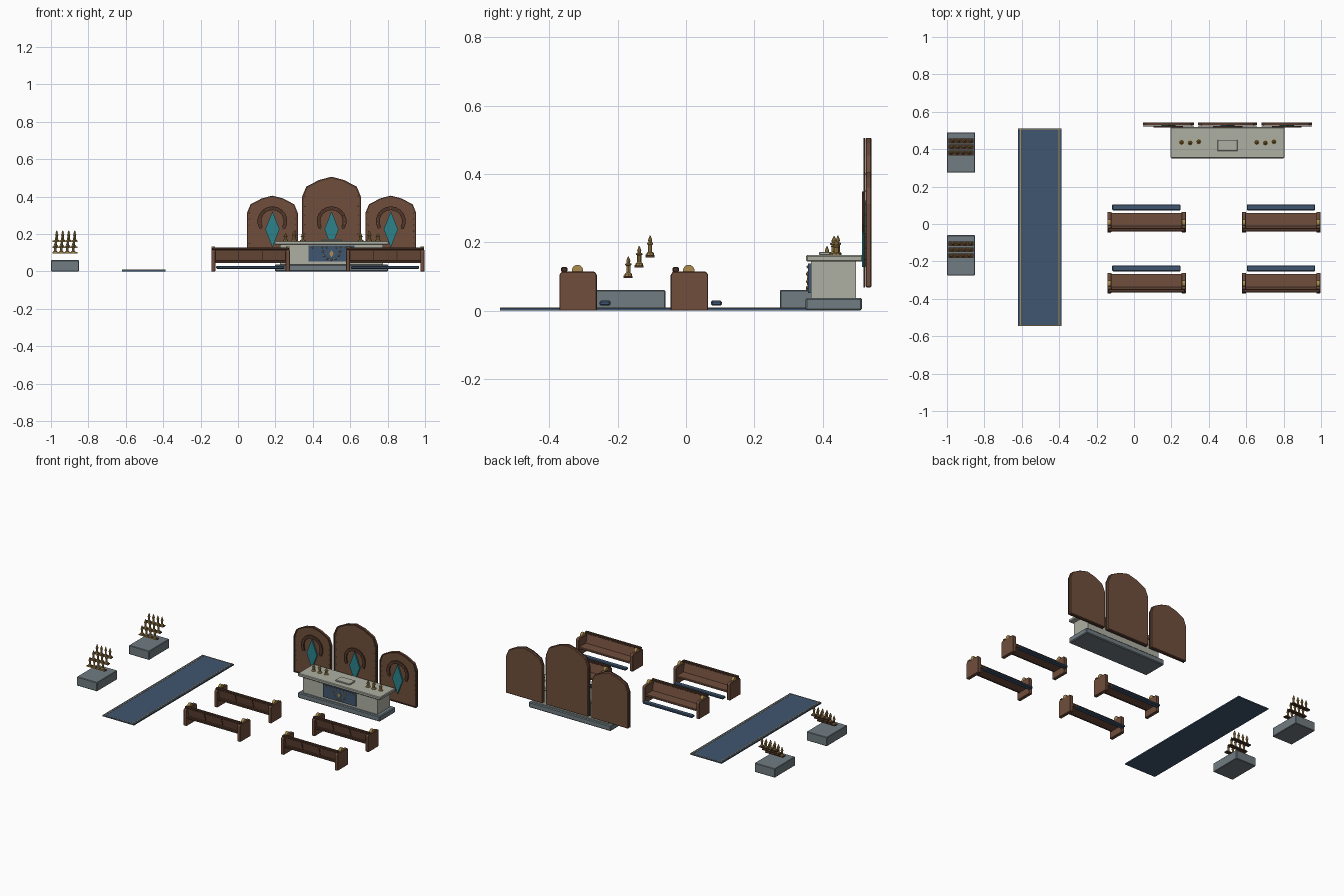
import bpy, bmesh
from math import sin, cos, pi, radians
from mathutils import Matrix, Vector

old = bpy.data.objects.get("Cube")
if old:
    bpy.data.objects.remove(old, do_unlink=True)


def material(name, rgb):
    lin = [((c / 255 + 0.055) / 1.055) ** 2.4 for c in rgb]
    m = bpy.data.materials.new(name)
    m.use_nodes = True
    m.diffuse_color = (*lin, 1)
    m.node_tree.nodes["Principled BSDF"].inputs["Base Color"].default_value = (*lin, 1)
    return m


WOOD = material("brown_wood", (112, 78, 60))
DARK = material("dark_wood", (78, 52, 40))
GOLD = material("aged_gold", (172, 140, 80))
STONE = material("grey_stone", (112, 124, 130))
PALE = material("pale_stone", (174, 176, 164))
CLOTH = material("blue_cloth", (64, 86, 112))
TEAL = material("teal_glass", (44, 130, 138))


def finish(name, bm, mat, bevel=0):
    bmesh.ops.recalc_face_normals(bm, faces=bm.faces)
    me = bpy.data.meshes.new(name)
    bm.to_mesh(me)
    bm.free()
    me.materials.append(mat)
    ob = bpy.data.objects.new(name, me)
    bpy.context.collection.objects.link(ob)
    if bevel:
        mod = ob.modifiers.new("soft_edges", "BEVEL")
        mod.width, mod.segments = bevel, 1
    return ob


def box(name, x, y, z, mat, bevel=0):
    """Box from (low, high) ranges on each axis."""
    bm = bmesh.new()
    bmesh.ops.create_cube(bm, size=1)
    for v in bm.verts:
        v.co = [r[0] + (c + 0.5) * (r[1] - r[0]) for c, r in zip(v.co, (x, y, z))]
    return finish(name, bm, mat, bevel)


def prism(name, pts, axis, lo, hi, mat, bevel=0):
    """Outline extruded along x (points are y, z) or y (points are x, z)."""
    bm = bmesh.new()
    place = (lambda a, b: (lo, a, b)) if axis == "x" else (lambda a, b: (a, lo, b))
    face = bm.faces.new([bm.verts.new(place(*p)) for p in pts])
    out = bmesh.ops.extrude_face_region(bm, geom=[face])
    move = Vector((hi - lo, 0, 0) if axis == "x" else (0, hi - lo, 0))
    bmesh.ops.translate(bm, verts=[v for v in out["geom"] if isinstance(v, bmesh.types.BMVert)], vec=move)
    return finish(name, bm, mat, bevel)


def lathe(name, profile, at, mat, sides=8):
    """Turned shape from (radius, height) points, joined ring by ring."""
    bm = bmesh.new()
    rings = [[bm.verts.new((at[0] + r * cos(2 * pi * i / sides), at[1] + r * sin(2 * pi * i / sides), at[2] + h))
              for i in range(sides)] for r, h in profile]
    for a, b in zip(rings, rings[1:]):
        for i in range(sides):
            j = (i + 1) % sides
            bm.faces.new((a[i], a[j], b[j], b[i]))
    bm.faces.new(rings[0])
    bm.faces.new(rings[-1])
    return finish(name, bm, mat)


def beads(name, points, size, mat):
    """Row of small studs on a front face."""
    bm = bmesh.new()
    for p in points:
        bmesh.ops.create_icosphere(bm, subdivisions=1, radius=size, matrix=Matrix.Translation(p))
    return finish(name, bm, mat)


CANDLE = [(0.011, 0), (0.011, 0.006), (0.006, 0.01), (0.006, 0.03), (0.009, 0.032),
          (0.009, 0.036), (0.005, 0.038), (0.006, 0.045), (0.001, 0.058)]

# Long carpet with gold edging
box("carpet", (-0.62, -0.388), (-0.545, 0.51), (0, 0.008), CLOTH)
for x in (-0.609, -0.404):
    box("carpet_side_trim", (x, x + 0.005), (-0.545, 0.51), (0.007, 0.0095), GOLD)
for y in (-0.543, 0.505):
    box("carpet_end_trim", (-0.62, -0.388), (y, y + 0.003), (0.007, 0.0095), GOLD)

# Votive stands: stone block with three stepped candle shelves
for y0 in (-0.275, 0.275):
    box("votive_base", (-1, -0.85), (y0, y0 + 0.215), (0, 0.06), STONE, 0.003)
    for row in range(3):
        y, z = y0 + 0.106 + row * 0.032, 0.095 + row * 0.0305
        box("votive_shelf", (-0.992, -0.858), (y - 0.012, y + 0.012), (z, z + 0.006), DARK)
        box("shelf_trim", (-0.992, -0.858), (y - 0.0135, y - 0.011), (z, z + 0.008), GOLD)
        for i in range(4):
            shift = 0.004 * (row - 1)
            lathe("votive_candle", CANDLE, (-0.973 + i * 0.032 + shift, y, z + 0.006), GOLD)


# Pews, facing the altar
def pew(x0, y0):
    x1 = x0 + 0.42
    side = [(-0.045, 0), (0.065, 0), (0.065, 0.105), (0.058, 0.114), (-0.038, 0.114), (-0.045, 0.105)]
    for x in (x0, x1 - 0.022):
        prism("pew_end", [(y + y0, z) for y, z in side], "x", x, x + 0.022, WOOD, 0.002)
        disc = lathe("pew_end_disc", [(0.017, -0.009), (0.017, 0.009)], (0, 0, 0), GOLD, 14)
        disc.rotation_euler.y = radians(90)
        disc.location = (x + 0.011, y0 + 0.008, 0.117)
    a, b = x0 + 0.02, x1 - 0.02
    box("pew_seat", (a, b), (y0 - 0.03, y0 + 0.06), (0.045, 0.058), WOOD, 0.002)
    back = [(-0.018, 0.05), (-0.008, 0.05), (-0.024, 0.118), (-0.036, 0.118)]
    prism("pew_back", [(y + y0, z) for y, z in back], "x", a, b, WOOD)
    box("pew_top_rail", (x0 + 0.004, x1 - 0.004), (y0 - 0.04, y0 - 0.021), (0.113, 0.127), DARK, 0.003)
    box("pew_lower_rail", (a, b), (y0 - 0.034, y0 - 0.022), (0.044, 0.058), DARK, 0.002)
    for i in (1, 2):
        x = a + (b - a) * i / 3
        strip = [(-0.021, 0.055), (-0.018, 0.055), (-0.036, 0.115), (-0.039, 0.115)]
        prism("pew_back_batten", [(y + y0, z) for y, z in strip], "x", x - 0.003, x + 0.003, DARK)
    box("kneeler", (x0 + 0.026, x1 - 0.028), (y0 + 0.073, y0 + 0.105), (0.014, 0.029), CLOTH, 0.004)


for x in (-0.143, 0.577):
    for y in (0, -0.326):
        pew(x, y)

# Altar
box("altar_plinth", (0.197, 0.803), (0.35, 0.516), (0, 0.037), STONE, 0.005)
box("altar_body", (0.225, 0.775), (0.366, 0.498), (0.035, 0.145), PALE)
box("altar_top", (0.195, 0.805), (0.352, 0.518), (0.143, 0.163), PALE, 0.004)
box("altar_frontal", (0.378, 0.622), (0.358, 0.367), (0.052, 0.138), CLOTH)
box("altar_book", (0.447, 0.553), (0.39, 0.45), (0.162, 0.172), PALE, 0.002)
beads("frontal_arc", [(0.5 + 0.045 * cos(t * pi / 6), 0.357, 0.107 - 0.045 * sin(t * pi / 6))
                      for t in range(7)], 0.006, GOLD)
beads("frontal_studs", [(0.4 + i * 0.025, 0.357, 0.128) for i in range(9)], 0.0045, GOLD)
prism("frontal_lozenge", [(0.5, 0.075), (0.512, 0.095), (0.5, 0.115), (0.488, 0.095)],
      "y", 0.354, 0.359, GOLD)
for mid in (0.3, 0.702):
    for i, y in ((-1, 0.437), (0, 0.434), (1, 0.44)):
        lathe("altar_candle", [(r * 1.3, h * (0.95 if i == 0 else 0.72)) for r, h in CANDLE],
              (mid + i * 0.046, y, 0.163), GOLD)


# Arched screen panels behind the altar
def screen(cx, half, spring, top):
    rise = top - spring
    arch = [(1, 0), (0.86, 0.5), (0.42, 0.84), (0, 1), (-0.42, 0.84), (-0.86, 0.5), (-1, 0)]
    outline = [(cx - half, 0.068), (cx + half, 0.068)] + [(cx + half * u, spring + rise * v) for u, v in arch]
    prism("screen_panel", outline, "y", 0.526, 0.544, WOOD, 0.003)
    mid = (0.068 + top) / 2
    bm = bmesh.new()
    outer = [bm.verts.new((x, 0.524, z)) for x, z in outline]
    inner = [bm.verts.new((cx + (x - cx) * 0.95, 0.524, mid + (z - mid) * 0.96)) for x, z in outline]
    for i in range(len(outer)):
        j = (i + 1) % len(outer)
        bm.faces.new((outer[i], outer[j], inner[j], inner[i]))
    border = finish("screen_border", bm, DARK)
    border.modifiers.new("thickness", "SOLIDIFY").thickness = 0.004
    # Horseshoe moulding with studs around the glass lozenge
    bm = bmesh.new()
    angles = [radians(-30 + 20 * i) for i in range(13)]
    rows = [[bm.verts.new((cx + r * cos(t), 0.523, 0.268 + r * sin(t))) for t in angles] for r in (0.06, 0.08)]
    for i in range(12):
        bm.faces.new((rows[0][i], rows[0][i + 1], rows[1][i + 1], rows[1][i]))
    ring = finish("screen_arch", bm, DARK)
    ring.modifiers.new("thickness", "SOLIDIFY").thickness = 0.007
    beads("arch_studs", [(cx + 0.07 * cos(t), 0.52, 0.268 + 0.07 * sin(t)) for t in angles], 0.0055, GOLD)
    prism("glass_lozenge", [(cx, 0.128), (cx + 0.038, 0.225), (cx, 0.322), (cx - 0.038, 0.225)],
          "y", 0.516, 0.527, TEAL)
    beads("edge_studs", [(cx + s * half * 0.9, 0.523, 0.15 + i * (spring - 0.15) / 5)
                         for s in (-1, 1) for i in range(6)], 0.003, GOLD)


screen(0.184, 0.136, 0.312, 0.405)
screen(0.5, 0.157, 0.4, 0.506)
screen(0.817, 0.136, 0.312, 0.405)
